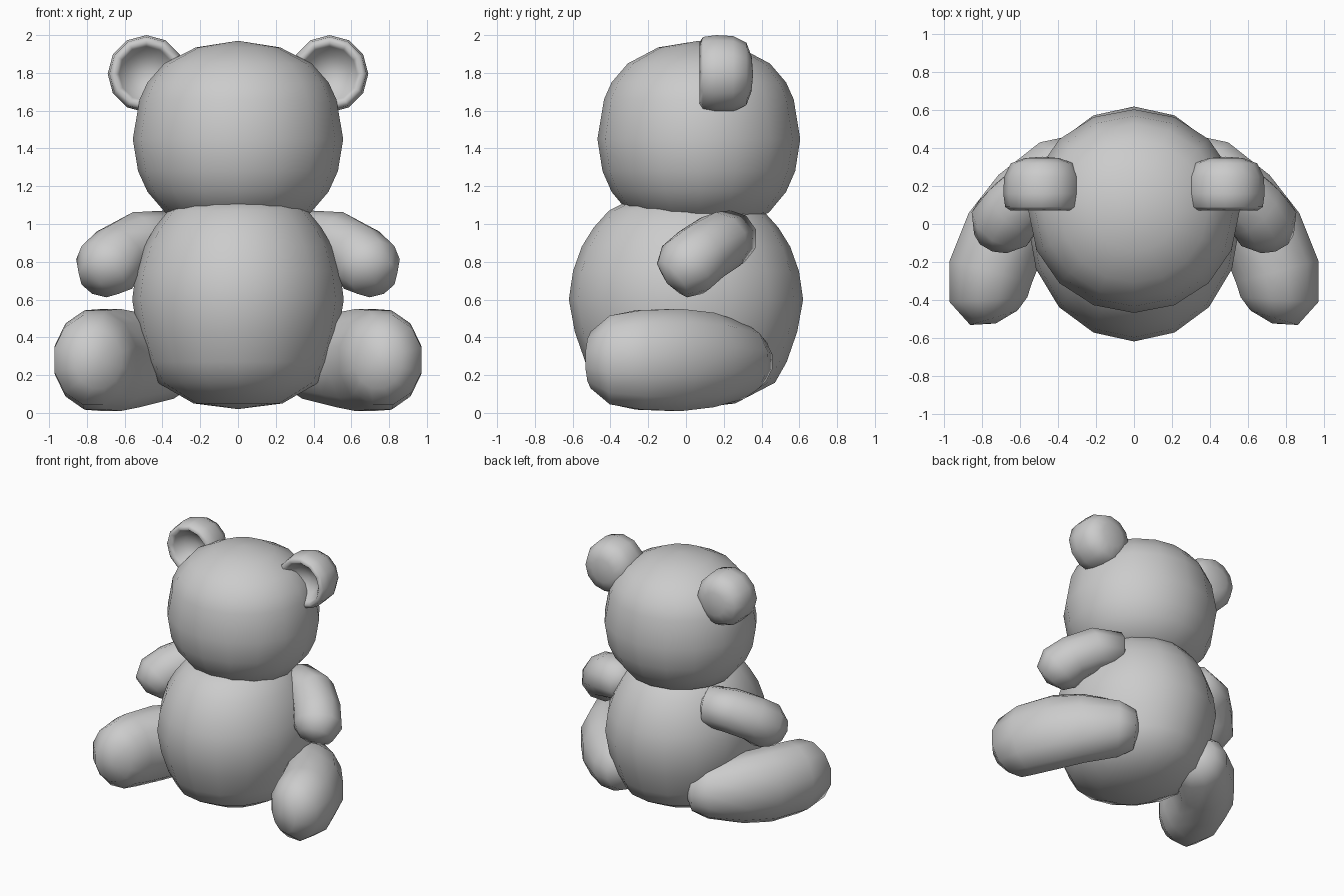
import bpy, bmesh, math
from mathutils import Vector

if "Cube" in bpy.data.objects:
    bpy.data.objects.remove(bpy.data.objects["Cube"])


def build(name, rings, mirrored=False):
    """Skin a list of rings; a ring with one point is a pole."""
    bm = bmesh.new()
    loops = [[bm.verts.new(p) for p in ring] for ring in rings]
    for a, b in zip(loops, loops[1:]):
        n = max(len(a), len(b))
        for i in range(n):
            j = (i + 1) % n
            if len(a) == 1:
                bm.faces.new((a[0], b[i], b[j]))
            elif len(b) == 1:
                bm.faces.new((a[i], a[j], b[0]))
            else:
                bm.faces.new((a[i], a[j], b[j], b[i]))
    bmesh.ops.recalc_face_normals(bm, faces=bm.faces)
    mesh = bpy.data.meshes.new(name)
    bm.to_mesh(mesh)
    bm.free()
    mesh.polygons.foreach_set("use_smooth", [True] * len(mesh.polygons))
    obj = bpy.data.objects.new(name, mesh)
    bpy.context.collection.objects.link(obj)
    if mirrored:
        mod = obj.modifiers.new("Mirror", 'MIRROR')
        mod.use_mirror_merge = False
    return obj


def ellipse(center, side, up, w, h, n, phase=0.0):
    c = Vector(center)
    if w == 0:
        return [c]
    return [c + side * (w * math.cos(math.tau * (i + phase) / n))
            + up * (h * math.sin(math.tau * (i + phase) / n)) for i in range(n)]


def blob(name, cy, rx, ry, profile, n=16):
    """Upright turned shape, profile of (radius fraction, z)."""
    X, Y = Vector((1, 0, 0)), Vector((0, 1, 0))
    build(name, [ellipse((0, cy, z), X, Y, rx * f, ry * f, n) for f, z in profile])


def limb(name, path, n):
    """Tube through (x, y, z, half width, half height) stations, mirrored."""
    pts = [Vector(p[:3]) for p in path]
    k = 1 / math.cos(math.pi / n)
    rings = []
    for i, p in enumerate(path):
        t = pts[min(i + 1, len(pts) - 1)] - pts[max(i - 1, 0)]
        side = t.cross(Vector((0, 0, 1))).normalized()
        up = side.cross(t).normalized()
        rings.append(ellipse(pts[i], side, up, p[3] * k, p[4] * k, n, 0.5))
    build(name, rings, True)


# Body and head
blob("body", 0.0, 0.56, 0.62, [
    (0, 0.02), (0.42, 0.05), (0.76, 0.16), (0.86, 0.27), (0.95, 0.43), (1, 0.6),
    (0.965, 0.75), (0.89, 0.88), (0.79, 0.98), (0.66, 1.07), (0.5, 1.12), (0, 1.14)])
blob("head", 0.068, 0.557, 0.537, [
    (0, 1.0), (0.5, 1.02), (0.69, 1.06), (0.86, 1.17), (0.95, 1.28), (1, 1.45),
    (0.935, 1.66), (0.86, 1.75), (0.7, 1.85), (0.4, 1.935), (0, 1.97)])

# Arms, bent forward and down
limb("arm", [
    (0.28, 0.24, 0.91, 0, 0), (0.36, 0.235, 0.925, 0.14, 0.14),
    (0.52, 0.18, 0.905, 0.16, 0.155), (0.63, 0.08, 0.84, 0.165, 0.16),
    (0.695, 0.0, 0.77, 0.17, 0.165), (0.722, -0.07, 0.71, 0.12, 0.12),
    (0.728, -0.10, 0.685, 0, 0)], 10)

# Legs, splayed outward with rounded feet
limb("leg", [
    (0.24, 0.36, 0.27, 0, 0), (0.28, 0.335, 0.27, 0.15, 0.14),
    (0.37, 0.27, 0.275, 0.205, 0.2), (0.56, 0.11, 0.28, 0.215, 0.25),
    (0.675, -0.05, 0.28, 0.225, 0.27), (0.755, -0.25, 0.28, 0.225, 0.263),
    (0.768, -0.40, 0.28, 0.205, 0.235), (0.74, -0.495, 0.28, 0.13, 0.15),
    (0.73, -0.525, 0.28, 0, 0)], 12)

# Ears, cupped at the front and domed at the back
X, Z = Vector((1, 0, 0)), Vector((0, 0, 1))
build("ear", [ellipse((0.485, y, 1.795), X, Z, r, r, 12) for r, y in [
    (0, 0.20), (0.10, 0.17), (0.145, 0.10), (0.168, 0.072), (0.195, 0.09),
    (0.205, 0.16), (0.2, 0.25), (0.165, 0.32), (0.09, 0.348), (0, 0.355)]], True)
